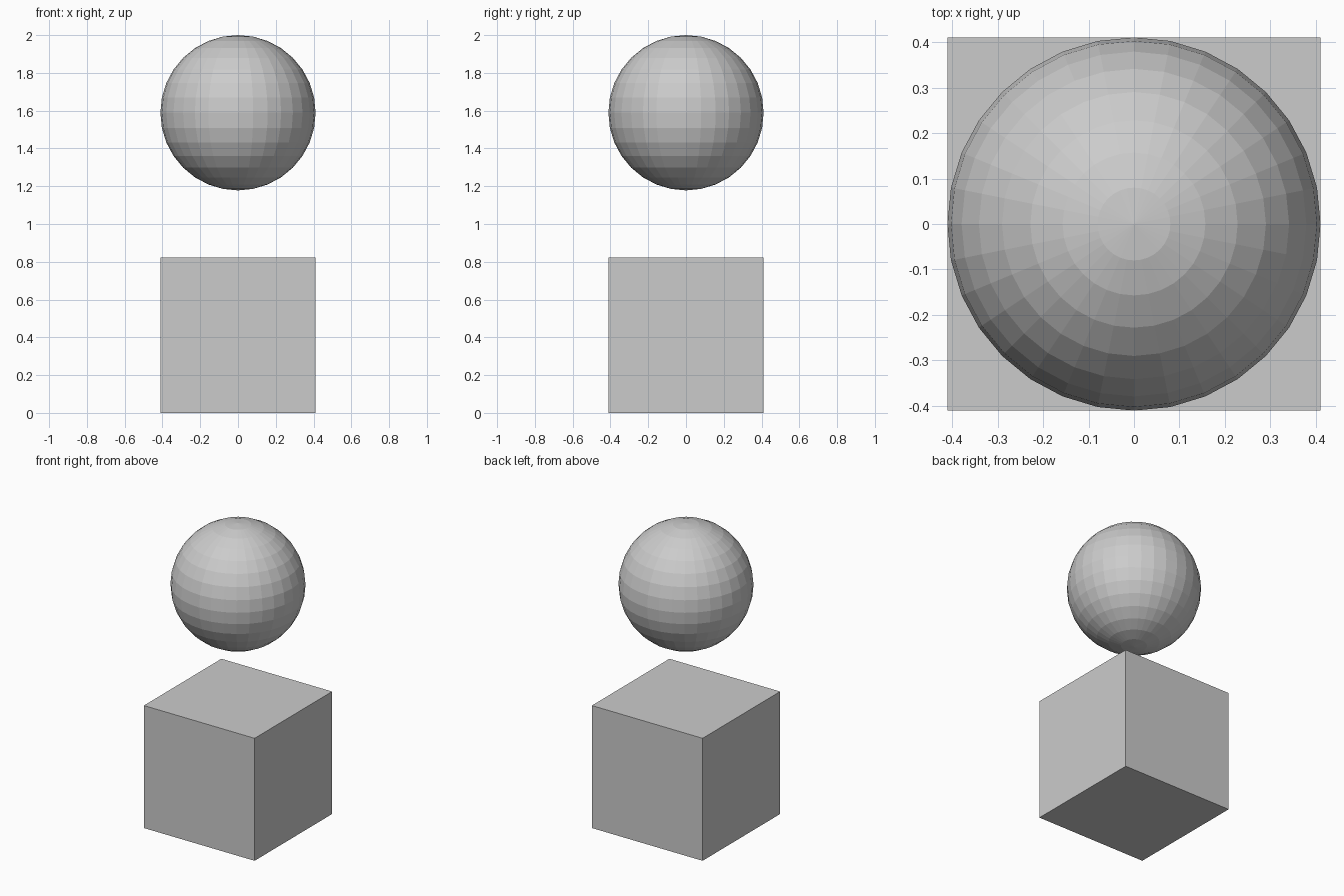
import bpy

if "Cube" in bpy.data.objects:
    bpy.data.objects.remove(bpy.data.objects["Cube"])

HALF = 0.411   # half the cube's side, and the ball's radius
TOP = 2.0      # overall height

# Cube resting on the ground
bpy.ops.mesh.primitive_cube_add(size=2 * HALF, location=(0, 0, HALF))
bpy.context.object.name = "cube_base"

# Flat-faced ball floating above the cube
bpy.ops.mesh.primitive_uv_sphere_add(segments=32, ring_count=16, radius=HALF,
                                     location=(0, 0, TOP - HALF))
bpy.context.object.name = "floating_ball"
bpy.ops.object.shade_flat()
